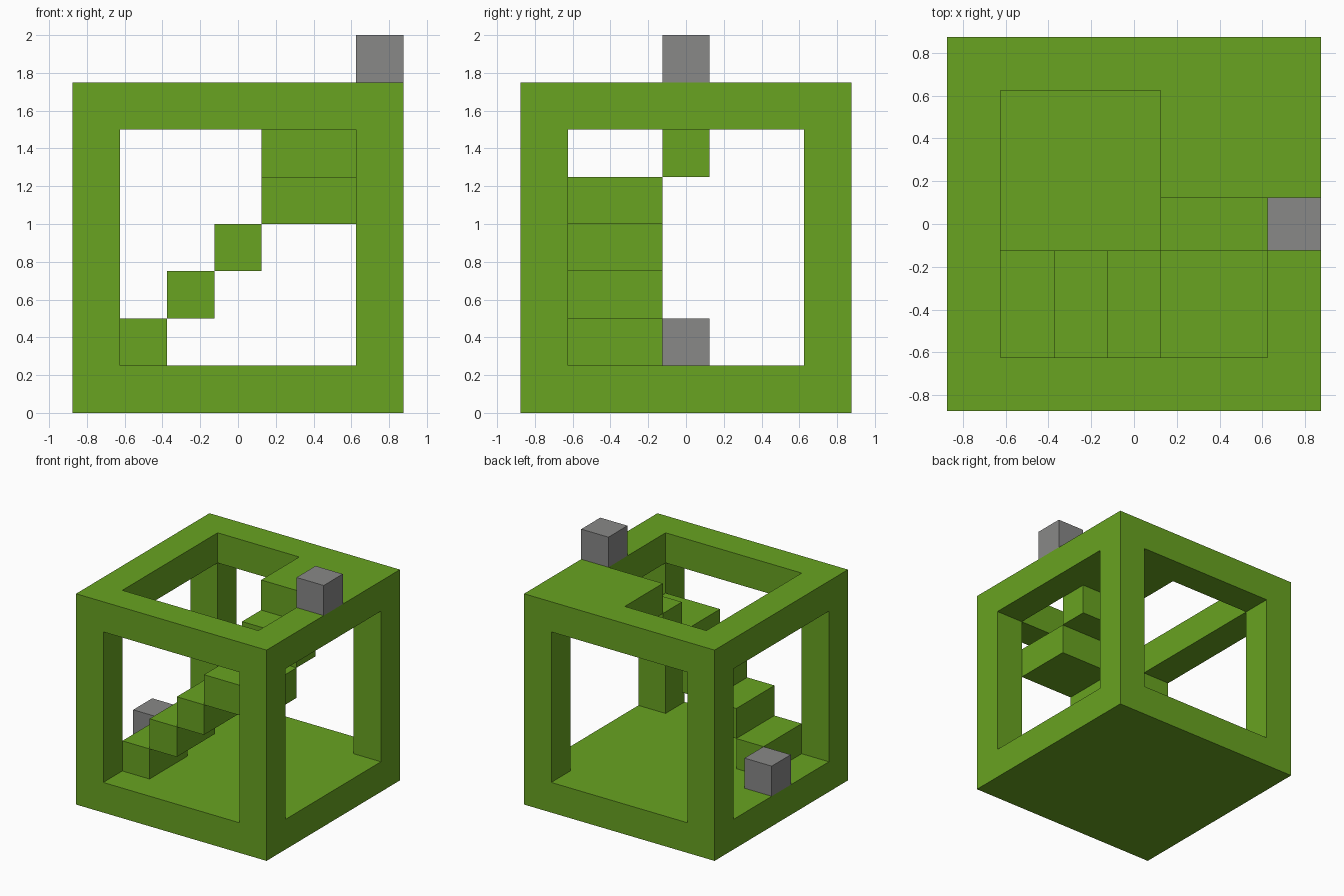
import bpy
import bmesh
from mathutils import Vector

U = 0.25          # one block
HALF = 3.5 * U    # half width of the frame
INNER = 2.5 * U   # half width of the openings

if "Cube" in bpy.data.objects:
    bpy.data.objects.remove(bpy.data.objects["Cube"], do_unlink=True)


def make_material(name, color):
    mat = bpy.data.materials.new(name)
    mat.use_nodes = True
    mat.diffuse_color = color
    mat.node_tree.nodes["Principled BSDF"].inputs["Base Color"].default_value = color
    return mat


green = make_material("leaf green", (0.138, 0.366, 0.015, 1))
gray = make_material("stone gray", (0.246, 0.246, 0.242, 1))


def add_mesh(name, bm, mat):
    mesh = bpy.data.meshes.new(name)
    bmesh.ops.recalc_face_normals(bm, faces=bm.faces)
    bm.to_mesh(mesh)
    bm.free()
    mesh.materials.append(mat)
    obj = bpy.data.objects.new(name, mesh)
    bpy.context.collection.objects.link(obj)
    return obj


def box(name, low, high, mat):
    """Box between two opposite corners."""
    low, high = Vector(low), Vector(high)
    bm = bmesh.new()
    bmesh.ops.create_cube(bm, size=1)
    bmesh.ops.scale(bm, vec=high - low, verts=bm.verts)
    bmesh.ops.translate(bm, vec=(low + high) / 2, verts=bm.verts)
    return add_mesh(name, bm, mat)


def prism(name, outline, bottom, top, mat):
    """Flat outline extruded upwards."""
    bm = bmesh.new()
    face = bm.faces.new([bm.verts.new((x, y, bottom)) for x, y in outline])
    ext = bmesh.ops.extrude_face_region(bm, geom=[face])
    verts = [g for g in ext["geom"] if isinstance(g, bmesh.types.BMVert)]
    bmesh.ops.translate(bm, vec=(0, 0, top - bottom), verts=verts)
    return add_mesh(name, bm, mat)


def cut(target, cutter):
    mod = target.modifiers.new("cut", 'BOOLEAN')
    mod.operation = 'DIFFERENCE'
    mod.solver = 'EXACT'
    mod.object = cutter
    bpy.context.view_layer.objects.active = target
    bpy.ops.object.modifier_apply(modifier=mod.name)
    bpy.data.objects.remove(cutter, do_unlink=True)


# Open cube frame: closed floor, four windows and a stepped roof opening
frame = box("frame", (-HALF, -HALF, 0), (HALF, HALF, 7 * U), green)
cut(frame, box("side_cutter", (-1, -INNER, U), (1, INNER, 6 * U), green))
cut(frame, box("front_cutter", (-INNER, -1, U), (INNER, 1, 6 * U), green))
notch = U / 2
roof_outline = [(-INNER, -INNER), (INNER, -INNER), (INNER, notch),
                (notch, notch), (notch, INNER), (-INNER, INNER)]
cut(frame, prism("roof_cutter", roof_outline, 5 * U, 8 * U, green))

# Stairs climbing along the front
for i in range(3):
    x, z = -INNER + i * U, U + i * U
    box(f"step_{i + 1}", (x, -INNER, z), (x + U, -notch, z + U), green)

# Landing in the corner and the last step turning to the roof
box("landing", (notch, -INNER, 4 * U), (INNER, -notch, 5 * U), green)
box("upper_step", (notch, -notch, 5 * U), (INNER, notch, 6 * U), green)

# Marker blocks at the lower and upper ends
box("lower_block", (-HALF, -notch, U), (-INNER, notch, 2 * U), gray)
box("upper_block", (INNER, -notch, 7 * U), (HALF, notch, 8 * U), gray)
